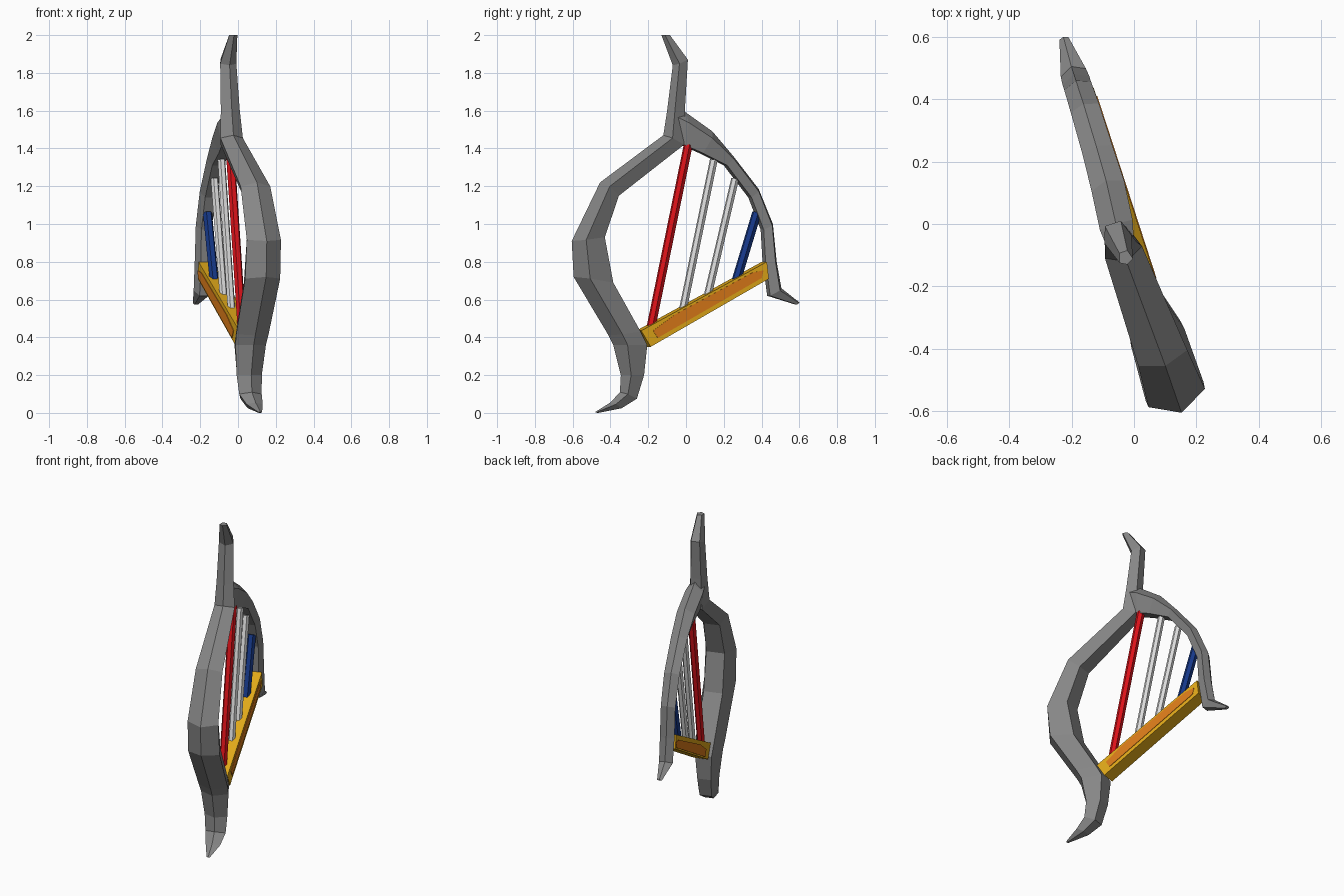
import bpy, bmesh, math
from mathutils import Vector

if "Cube" in bpy.data.objects:
    bpy.data.objects.remove(bpy.data.objects["Cube"])

ANG = math.radians(18)          # whole harp is turned about z
C, S = math.cos(ANG), math.sin(ANG)


def material(name, rgb):
    m = bpy.data.materials.new(name)
    m.diffuse_color = (*rgb, 1)
    m.use_nodes = True
    m.node_tree.nodes["Principled BSDF"].inputs["Base Color"].default_value = m.diffuse_color
    return m


GREY = material("frame grey", (0.24, 0.24, 0.24))
GOLD = material("gold", (0.76, 0.40, 0.01))
ORANGE = material("orange", (0.72, 0.20, 0.01))
RED = material("red", (0.72, 0.006, 0.01))
WHITE = material("white", (0.72, 0.72, 0.72))
BLUE = material("blue", (0.008, 0.04, 0.25))


def place(y, z, v, edge=0.0):
    """Point seen at (y, z) from the right; v is the offset across the harp.
    edge is the cross offset of the point whose y was measured."""
    u = (y - edge * S) / C
    return Vector((-u * S + v * C, u * C + v * S, z))


def build(name, rings, mat):
    """Loft equal-sized rings of points into a closed, flat-faced solid."""
    bm = bmesh.new()
    vs = [[bm.verts.new(p) for p in r] for r in rings]
    n = len(vs[0])
    for a, b in zip(vs, vs[1:]):
        for i in range(n):
            j = (i + 1) % n
            bm.faces.new((a[i], a[j], b[j], b[i]))
    bm.faces.new(vs[0])
    bm.faces.new(vs[-1])
    bmesh.ops.recalc_face_normals(bm, faces=bm.faces)
    me = bpy.data.meshes.new(name)
    bm.to_mesh(me)
    bm.free()
    me.materials.append(mat)
    ob = bpy.data.objects.new(name, me)
    bpy.context.collection.objects.link(ob)
    return ob


def limb(name, stations, side):
    """Five-sided limb: ridge outside, wide shoulders, narrower flat inside.
    Station: outer y, z, inner y, z, width, centre offset."""
    rings = []
    for oy, oz, iy, iz, w, v in stations:
        h, k = w / 2, w * 0.3
        o = place(oy, oz, 0, v)
        i = place(iy, iz, 0, v + side * k)
        across = Vector((C, S, 0))
        at = lambda t, d: o.lerp(i, t) + across * (v + d)
        rings.append([at(0, 0), at(.3, h), at(1, k), at(1, -k), at(.3, -h)])
    build(name, rings, GREY)


# Bowed front pillar continuing into the top horn
limb("pillar", [
    (-0.48, 0.005, -0.465, 0.0, 0.02, -0.035),
    (-0.40, 0.055, -0.34, 0.025, 0.09, -0.035),
    (-0.35, 0.11, -0.26, 0.075, 0.125, -0.038),
    (-0.345, 0.20, -0.222, 0.20, 0.14, -0.04),
    (-0.385, 0.36, -0.205, 0.36, 0.17, -0.04),
    (-0.41, 0.41, -0.24, 0.43, 0.18, -0.04),
    (-0.595, 0.72, -0.385, 0.69, 0.195, -0.042),
    (-0.605, 0.91, -0.43, 0.93, 0.19, -0.042),
    (-0.455, 1.22, -0.355, 1.15, 0.165, -0.045),
    (-0.12, 1.47, -0.01, 1.42, 0.125, -0.06),
    (-0.10, 1.60, -0.005, 1.62, 0.105, -0.062),
    (-0.07, 1.84, 0.01, 1.87, 0.09, -0.064),
    (-0.13, 2.0, -0.085, 2.0, 0.045, -0.06),
], 1)

# Curved neck sweeping down to the rear foot
limb("neck", [
    (-0.06, 1.62, -0.07, 1.44, 0.09, -0.06),
    (0.00, 1.59, -0.02, 1.415, 0.11, -0.055),
    (0.14, 1.49, 0.07, 1.375, 0.11, -0.042),
    (0.25, 1.36, 0.20, 1.31, 0.10, -0.038),
    (0.385, 1.185, 0.33, 1.14, 0.095, -0.035),
    (0.46, 1.00, 0.395, 0.97, 0.09, -0.035),
    (0.48, 0.80, 0.405, 0.80, 0.09, -0.035),
    (0.505, 0.66, 0.43, 0.62, 0.085, -0.035),
    (0.60, 0.585, 0.58, 0.573, 0.03, -0.03),
], -1)

# Slanted soundboard beam
LOW, HIGH = -0.075, 0.012


def slab(name, corners, v0, v1, mat):
    mid = (v0 + v1) / 2
    build(name, [[place(y, z, v, mid) for y, z in corners] for v in (v0, v1)], mat)


slab("soundboard", [(-0.25, 0.435), (-0.20, 0.35), (0.425, 0.71), (0.415, 0.80)], LOW, HIGH, GOLD)
for side, v in (("right", HIGH), ("left", LOW)):
    slab("soundboard_inlay_" + side,
         [(-0.175, 0.435), (-0.15, 0.397), (0.40, 0.714), (0.41, 0.755), (0.35, 0.742), (-0.06, 0.52)],
         v - 0.003, v + 0.003, ORANGE)

# Thick six-sided strings
for name, y0, z0, y1, z1, r, mat in [
        ("red_string", -0.19, 0.43, 0.012, 1.42, 0.024, RED),
        ("front_white_string", -0.02, 0.53, 0.147, 1.34, 0.021, WHITE),
        ("rear_white_string", 0.11, 0.60, 0.26, 1.24, 0.021, WHITE),
        ("blue_string", 0.26, 0.68, 0.375, 1.06, 0.025, BLUE)]:
    a, b = place(y0, z0, -0.038, -0.038), place(y1, z1, -0.038, -0.038)
    q = (b - a).to_track_quat('Z', 'Y')
    ring = [q @ Vector((r * math.cos(t), r * math.sin(t), 0))
            for t in (i * math.pi / 3 for i in range(6))]
    build(name, [[e + p for p in ring] for e in (a, b)], mat)
